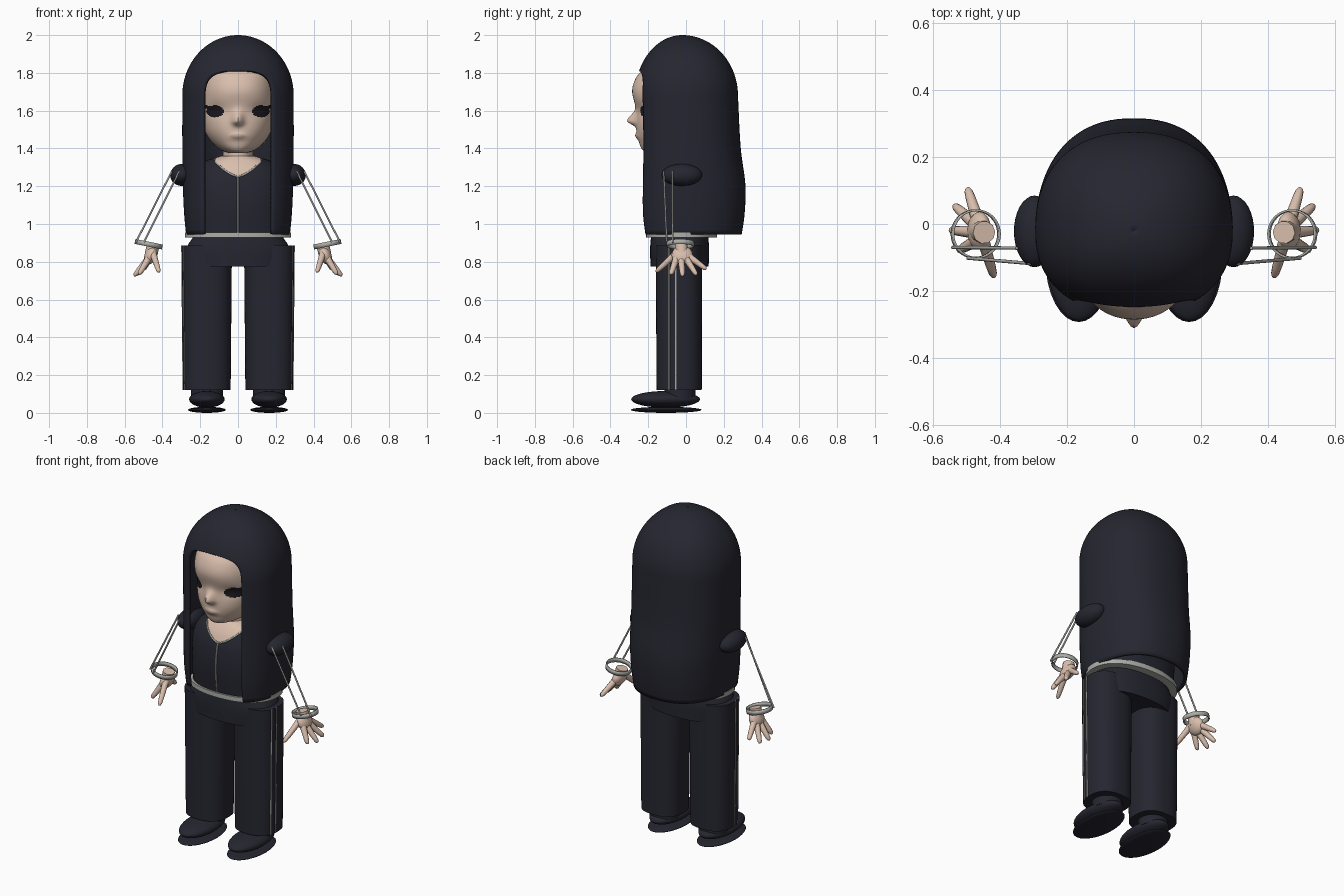
import bpy, bmesh, math
from mathutils import Vector

if "Cube" in bpy.data.objects:
    bpy.data.objects.remove(bpy.data.objects["Cube"])


def material(name, r, g, b):
    m = bpy.data.materials.new(name)
    m.use_nodes = True
    m.diffuse_color = (r, g, b, 1)
    node = next(n for n in m.node_tree.nodes if n.type == 'BSDF_PRINCIPLED')
    node.inputs["Base Color"].default_value = (r, g, b, 1)
    node.inputs["Roughness"].default_value = 0.7
    return m


NAVY = material("dark navy", 0.019, 0.019, 0.030)
SKIN = material("skin", 0.70, 0.52, 0.42)
GREY = material("warm grey trim", 0.42, 0.42, 0.39)
BLACK = material("eye black", 0.010, 0.010, 0.014)
LIPS = material("lip", 0.56, 0.39, 0.33)


def span(a, b, n):
    return [a + (b - a) * i / (n - 1) for i in range(n)]


def smooth(obj, angle=40):
    bpy.ops.object.select_all(action='DESELECT')
    obj.select_set(True)
    bpy.context.view_layer.objects.active = obj
    bpy.ops.object.shade_smooth_by_angle(angle=math.radians(angle))
    return obj


def profile(keys):
    """Smooth curve through rows of (z, half width, front y, back y)."""
    def slope(i, c):
        a, b = keys[max(i - 1, 0)], keys[min(i + 1, len(keys) - 1)]
        return (b[c] - a[c]) / (b[0] - a[0])

    def at(z):
        i = max([k for k in range(len(keys) - 1) if keys[k][0] <= z] or [0])
        a, b = keys[i], keys[i + 1]
        h = b[0] - a[0]
        t = min(max((z - a[0]) / h, 0), 1)
        s = t * t * (3 - 2 * t)
        return [a[c] + (b[c] - a[c]) * s + h * t * (1 - t)
                * ((1 - t) * slope(i, c) - t * slope(i + 1, c)) for c in (1, 2, 3)]
    return at


def loft(name, at, zs, mats, n=2.0, cols=48, yc=-0.02, cx=0, gap=None, caps=True, push=None, paint=None):
    """Stack of superellipse sections, with an optional opening at the front."""
    bm = bmesh.new()
    rows = []
    for z in zs:
        rx, yf, yb = at(z)
        g = math.asin(min(1, gap(z) / rx) ** (n / 2)) if gap else 0
        row = []
        for j in range(cols + 1 if gap else cols):
            t = g + (2 * math.pi - 2 * g) * j / cols
            s, c = math.sin(t), math.cos(t)
            x = rx * math.copysign(abs(s) ** (2 / n), s)
            depth = (yc - yf) if c > 0 else (yb - yc)
            y = yc - depth * math.copysign(abs(c) ** (2 / n), c)
            if push and c > 0:
                y += push(x, z)
            row.append(bm.verts.new((x + cx, y, z)))
        rows.append(row)
    for a, b in zip(rows, rows[1:]):
        for j in range(cols):
            k = j + 1 if gap else (j + 1) % cols
            bm.faces.new((a[j], a[k], b[k], b[j]))
    if caps:
        bm.faces.new(rows[0][::-1])
        bm.faces.new(rows[-1])
    bmesh.ops.remove_doubles(bm, verts=bm.verts, dist=0.0004)
    if paint:
        for f in bm.faces:
            f.material_index = paint(f.calc_center_median())
    me = bpy.data.meshes.new(name)
    bm.to_mesh(me)
    bm.free()
    for m in mats:
        me.materials.append(m)
    obj = bpy.data.objects.new(name, me)
    bpy.context.collection.objects.link(obj)
    return smooth(obj)


def ball(name, loc, size, mat, rot=(0, 0, 0)):
    bpy.ops.mesh.primitive_uv_sphere_add(segments=32, ring_count=16, location=loc, rotation=rot)
    obj = bpy.context.object
    obj.name, obj.scale = name, size
    obj.data.materials.append(mat)
    return smooth(obj)


def tube(name, points, radius, mat, radii=None):
    cu = bpy.data.curves.new(name, 'CURVE')
    cu.dimensions, cu.bevel_depth, cu.bevel_resolution = '3D', radius, 3
    cu.use_fill_caps = True
    sp = cu.splines.new('POLY')
    sp.points.add(len(points) - 1)
    for i, p in enumerate(points):
        sp.points[i].co = (*p, 1)
        sp.points[i].radius = radii[i] if radii else 1
    cu.materials.append(mat)
    obj = bpy.data.objects.new(name, cu)
    bpy.context.collection.objects.link(obj)
    bpy.ops.object.select_all(action='DESELECT')
    obj.select_set(True)
    bpy.context.view_layer.objects.active = obj
    bpy.ops.object.convert(target='MESH')
    return smooth(bpy.context.object)


# Long hair: straight curtain below, dome above, rounded face opening
curtain = profile([(0.945, 0.275, -0.262, 0.295), (1.05, 0.285, -0.272, 0.31), (1.2, 0.292, -0.27, 0.315),
                   (1.4, 0.295, -0.265, 0.29), (1.68, 0.295, -0.27, 0.275)])


def hair_shape(z):
    if z <= 1.68:
        return curtain(z)
    k = math.sqrt(max(1 - ((z - 1.68) / 0.32) ** 2, 0.00001))
    return [0.295 * k, -0.02 - 0.25 * k, -0.02 + 0.295 * k]


def opening(z):
    u = min(max((z - 1.64) / 0.17, 0), 1)
    return 0.183 * (1 - u ** 3.5) ** (1 / 3.5)


hair_z = span(0.945, 1.66, 30) + span(1.68, 1.79, 14) + span(1.793, 1.811, 9)
hair_z += [1.68 + 0.32 * math.sin(a) for a in span(0.45, math.pi / 2, 18)]
hair = loft("hair", hair_shape, hair_z, [NAVY], n=2.3, cols=72, gap=opening, caps=False)
shell = hair.modifiers.new("thickness", 'SOLIDIFY')
shell.thickness, shell.offset = 0.02, -1

# Head with sculpted nose and eye sockets, eyes and lips painted by region
head_shape = profile([(1.375, 0.05, -0.19, 0.05), (1.39, 0.09, -0.228, 0.09), (1.44, 0.145, -0.25, 0.14),
                      (1.5, 0.178, -0.262, 0.17), (1.6, 0.195, -0.262, 0.2), (1.7, 0.197, -0.285, 0.2),
                      (1.77, 0.19, -0.267, 0.2), (1.82, 0.18, -0.225, 0.18), (1.9, 0.12, -0.13, 0.1)])


def bump(x, z, cx, cz, sx, sz):
    return math.exp(-((x - cx) / sx) ** 2 - ((z - cz) / sz) ** 2)


def face_push(x, z):
    nose = bump(x, z, 0, 1.545, 0.028, 0.045 if z > 1.545 else 0.022)
    mouth = bump(x, z, 0, 1.465, 0.04, 0.018)
    return -0.05 * nose - 0.012 * mouth + 0.012 * bump(abs(x), z, 0.115, 1.6, 0.05, 0.035)


def face_paint(p):
    x = abs(p.x)
    if p.y > -0.05:
        return 0
    eye = ((x - 0.122) / 0.046) ** 2 + ((p.z - 1.597) / 0.032) ** 2 < 1
    lash = 0.08 < x < 0.185 and abs(p.z - 1.605 - 0.16 * (x - 0.08)) < 0.010
    lip = (x / 0.042) ** 2 + ((p.z - 1.464) / 0.012) ** 2 < 1
    return 1 if eye or lash else 2 if lip else 0


loft("head", head_shape, span(1.375, 1.9, 110), [SKIN, BLACK, LIPS], n=2.2, cols=160,
     push=face_push, paint=face_paint)
loft("neck", lambda z: (0.08, -0.12, 0.07), span(1.25, 1.45, 6), [SKIN])

# Jacket with scooped neckline
jacket_shape = profile([(0.94, 0.25, -0.2, 0.16), (1.1, 0.25, -0.212, 0.17), (1.22, 0.25, -0.2, 0.17),
                        (1.29, 0.225, -0.175, 0.15), (1.335, 0.17, -0.145, 0.11), (1.36, 0.09, -0.12, 0.08)])


def neckline(x):
    return 1.252 + 0.078 * min(abs(x) / 0.12, 1) ** 1.6


def jacket_y(x, z):
    rx, yf, yb = jacket_shape(z)
    return -0.02 - (-0.02 - yf) * max(1 - (abs(x) / rx) ** 2.3, 0) ** (1 / 2.3)


loft("jacket", jacket_shape, span(0.94, 1.36, 70), [NAVY, SKIN], n=2.3, cols=120,
     paint=lambda p: 1 if p.y < 0 and abs(p.x) < 0.12 and p.z > neckline(p.x) else 0)
tube("neckline_trim", [(x, jacket_y(x, neckline(x)) - 0.002, neckline(x)) for x in span(-0.12, 0.12, 25)],
     0.005, GREY)
tube("zipper", [(0, jacket_y(0, z) - 0.001, z) for z in span(0.95, 1.25, 20)], 0.005, GREY)
loft("waistband", lambda z: (0.28, -0.212, 0.165), [0.928, 0.956], [GREY], n=2.2, cols=64)

# Hips
hip_shape = profile([(0.775, 0.255, -0.188, 0.12), (0.87, 0.272, -0.19, 0.122), (0.935, 0.235, -0.185, 0.118)])
loft("hips", hip_shape, span(0.775, 0.935, 10), [NAVY], n=2.3, yc=-0.035)

for side, s in (("left", 1), ("right", -1)):
    # Trouser leg, side stripes and shoe
    loft(side + "_trouser_leg", lambda z: (0.125 + 0.009 * z, -0.155 - 0.006 * z, 0.083 + 0.003 * z),
         span(0.12, 0.885, 8), [NAVY], n=2.5, yc=-0.035, cx=s * 0.165)
    for y, x in ((-0.09, 0.282), (-0.054, 0.289)):
        tube(side + "_trouser_stripe", [(s * x, y, 0.12), (s * (x + 0.007), y, 0.885)], 0.005, GREY)
    loft(side + "_ankle", lambda z: (0.085, -0.115, 0.05), [0.07, 0.14], [NAVY], yc=-0.035, cx=s * 0.165)
    ball(side + "_shoe", (s * 0.165, -0.108, 0.072), (0.094, 0.182, 0.044), NAVY)
    ball(side + "_sole", (s * 0.165, -0.105, 0.016), (0.1, 0.188, 0.016), NAVY)

    # Shoulder cap, sleeve piping and cuff
    ball(side + "_shoulder", (s * 0.297, -0.022, 1.26), (0.062, 0.107, 0.058), NAVY, (0, s * 0.2, 0))
    tube(side + "_sleeve_piping", [(s * 0.35, -0.072, 1.28), (s * 0.542, -0.07, 0.9)], 0.005, GREY)
    tube(side + "_sleeve_piping", [(s * 0.31, -0.118, 1.28), (s * 0.497, -0.102, 0.905)], 0.005, GREY)
    bpy.ops.mesh.primitive_cylinder_add(vertices=40, radius=0.074, depth=0.026, end_fill_type='NOTHING',
                                        location=(s * 0.473, -0.03, 0.893), rotation=(0, -s * 0.2, 0))
    cuff = bpy.context.object
    cuff.name = side + "_cuff"
    cuff.data.materials.append(GREY)
    cuff.modifiers.new("thickness", 'SOLIDIFY').thickness = 0.006
    smooth(cuff)

    # Hand with a fan of fingers
    ball(side + "_palm", (s * 0.462, -0.02, 0.835), (0.032, 0.056, 0.052), SKIN, (0, -s * 0.4, 0))
    tube(side + "_wrist", [(s * 0.448, -0.025, 0.895), (s * 0.46, -0.022, 0.84)], 0.034, SKIN)
    fingers = (("thumb", (0.45, -0.05, 0.845), (0.418, -0.16, 0.745)),
               ("index_finger", (0.475, -0.052, 0.815), (0.525, -0.08, 0.732)),
               ("middle_finger", (0.48, -0.025, 0.81), (0.55, -0.018, 0.724)),
               ("ring_finger", (0.48, 0.005, 0.81), (0.538, 0.056, 0.73)),
               ("little_finger", (0.47, 0.02, 0.825), (0.498, 0.108, 0.76)))
    for label, root, tip in fingers:
        a, b = (Vector((s * p[0], p[1], p[2])) for p in (root, tip))
        tube(side + "_" + label, [a.lerp(b, t) for t in (0, 0.4, 0.7, 0.9, 0.97, 1)], 0.017, SKIN,
             (1.1, 0.95, 0.85, 0.7, 0.45, 0.1))
